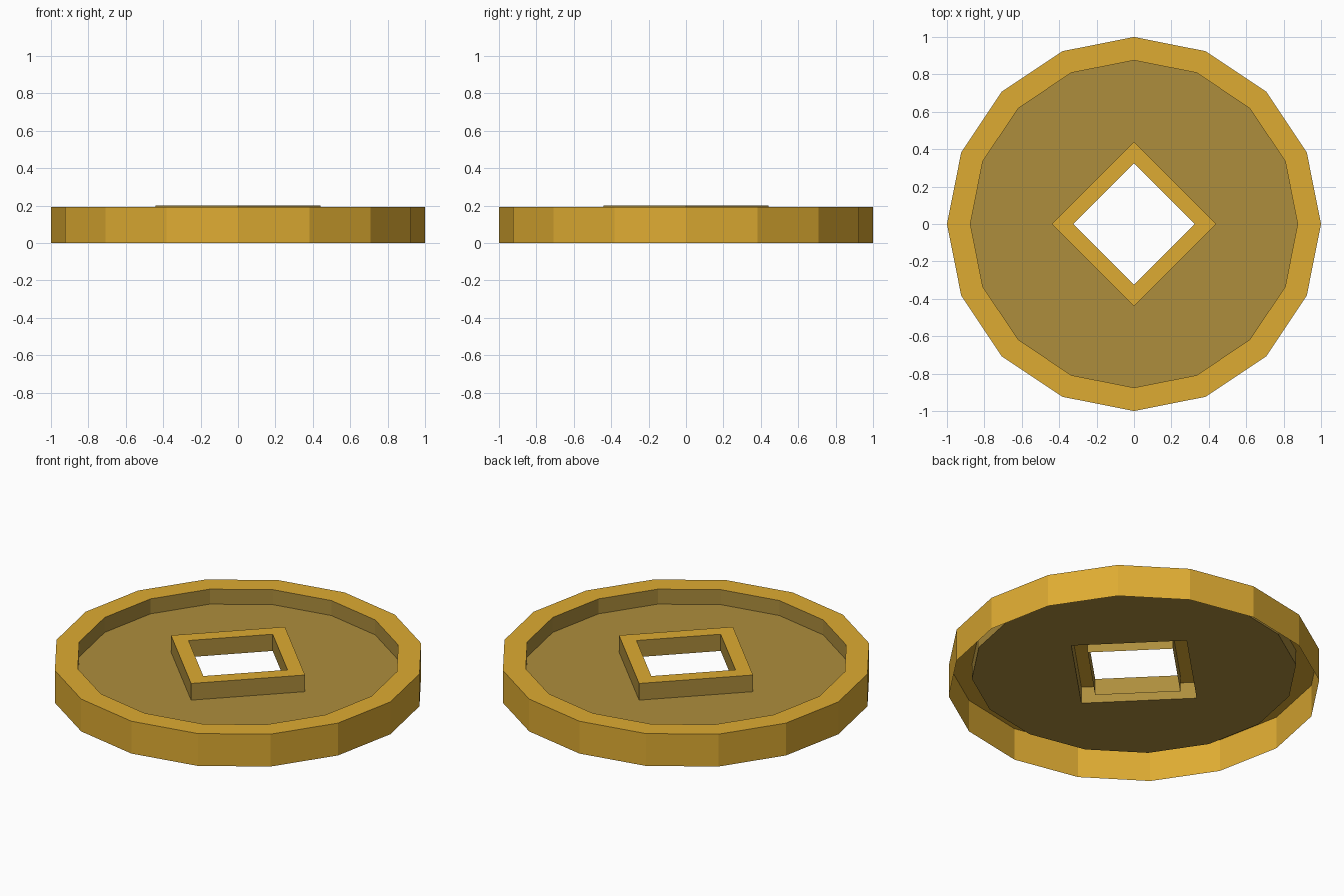
import bpy
import bmesh
from math import cos, sin, tau

RIM_SIDES, HOLE_SIDES = 16, 4
RIM_OUT, RIM_IN = 1.0, 0.875
COLLAR_OUT, COLLAR_IN = 0.44, 0.325
RIM_TOP, COLLAR_TOP, FIELD_Z = 0.192, 0.202, 0.103

cube = bpy.data.objects.get("Cube")
if cube:
    bpy.data.objects.remove(cube, do_unlink=True)


def make_material(name, rgb):
    mat = bpy.data.materials.new(name)
    mat.use_nodes = True
    color = (*rgb, 1.0)
    mat.diffuse_color = color
    mat.node_tree.nodes["Principled BSDF"].inputs["Base Color"].default_value = color
    return mat


gold = make_material("bright gold", (0.73, 0.41, 0.032))
bronze = make_material("dull bronze", (0.42, 0.27, 0.046))


def add_loop(bm, sides, radius, z):
    return [bm.verts.new((radius * cos(tau * i / sides), radius * sin(tau * i / sides), z))
            for i in range(sides)]


def finish(bm, name):
    mesh = bpy.data.meshes.new(name)
    bm.to_mesh(mesh)
    bm.free()
    mesh.materials.append(gold)
    mesh.materials.append(bronze)
    obj = bpy.data.objects.new(name, mesh)
    bpy.context.collection.objects.link(obj)
    return obj


def lathe(name, sides, profile, band_colors):
    """Sweep a (radius, z) profile around z, with one colour slot per band."""
    bm = bmesh.new()
    loops = [add_loop(bm, sides, r, z) for r, z in profile]
    for low, high, slot in zip(loops, loops[1:], band_colors):
        for i in range(sides):
            j = (i + 1) % sides
            bm.faces.new((low[i], low[j], high[j], high[i])).material_index = slot
    return finish(bm, name)


# Raised outer rim, hollow underneath
lathe("outer_rim", RIM_SIDES,
      [(RIM_OUT, 0), (RIM_OUT, RIM_TOP), (RIM_IN, RIM_TOP), (RIM_IN, FIELD_Z)],
      (0, 0, 1))

# Raised border around the square hole, hollow underneath
lathe("square_hole_border", HOLE_SIDES,
      [(COLLAR_OUT, FIELD_Z), (COLLAR_OUT, COLLAR_TOP),
       (COLLAR_IN, COLLAR_TOP), (COLLAR_IN, FIELD_Z)],
      (1, 0, 1))

# Recessed field: one flat panel per quarter between the rim and the border
bm = bmesh.new()
outer = add_loop(bm, RIM_SIDES, RIM_IN, FIELD_Z)
inner = add_loop(bm, HOLE_SIDES, COLLAR_OUT, FIELD_Z)
step = RIM_SIDES // HOLE_SIDES
for q in range(HOLE_SIDES):
    arc = [outer[(q * step + k) % RIM_SIDES] for k in range(step + 1)]
    panel = bm.faces.new([inner[q], *arc, inner[(q + 1) % HOLE_SIDES]])
    panel.material_index = 1
finish(bm, "recessed_field")
